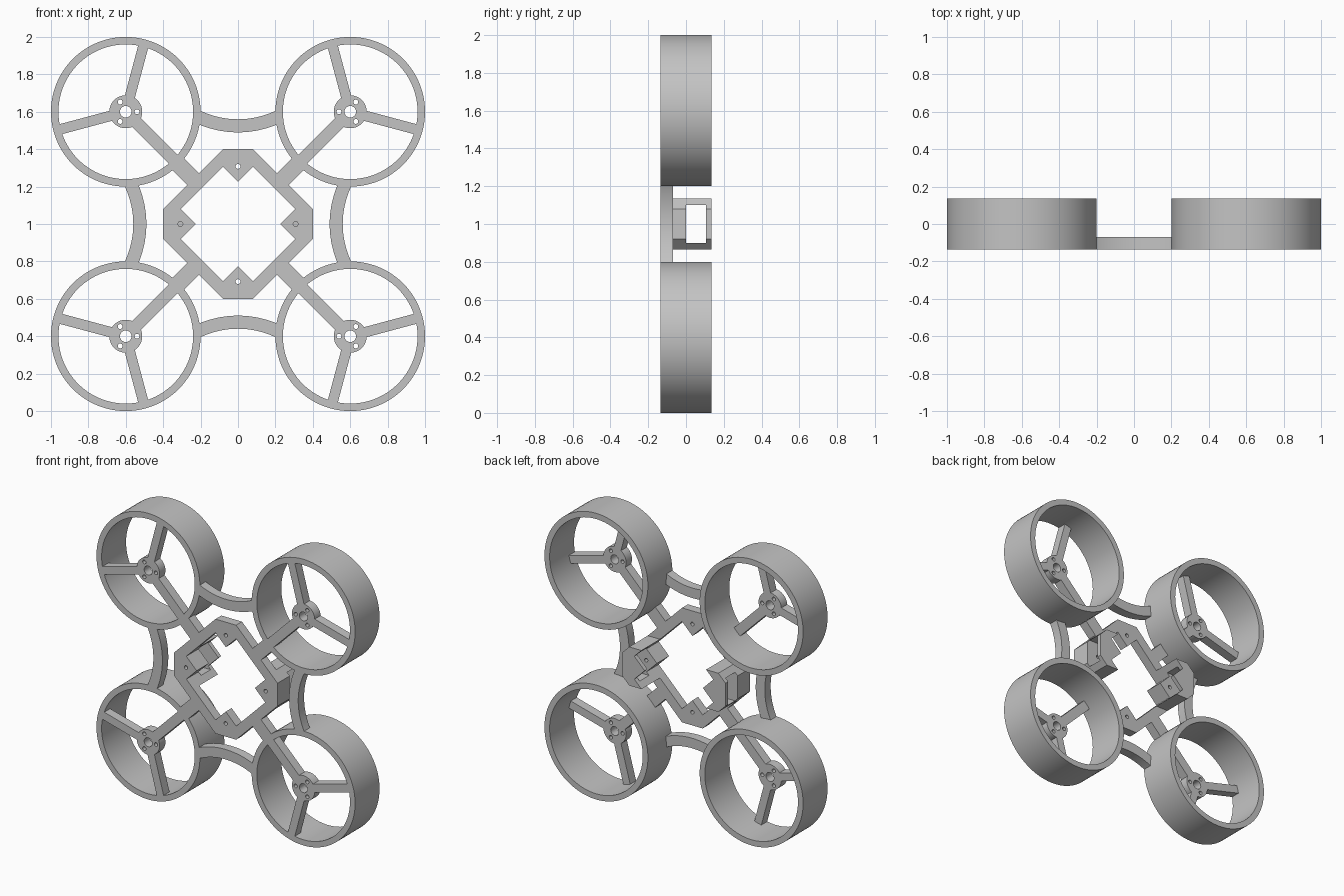
import bpy, bmesh, math
from math import sin, cos, pi, radians, asin

if "Cube" in bpy.data.objects:
    bpy.data.objects.remove(bpy.data.objects["Cube"])

grey = bpy.data.materials.new("plain grey")
grey.diffuse_color = (0.55, 0.55, 0.55, 1)
grey.use_nodes = True
grey.node_tree.nodes["Principled BSDF"].inputs["Base Color"].default_value = grey.diffuse_color

FRONT, BACK, PLATE_BACK = -0.135, 0.135, -0.07
MID = 1.0  # height of the frame centre


def circle(cx, cz, r, n):
    return [(cx + r * cos(2 * pi * i / n), cz + r * sin(2 * pi * i / n)) for i in range(n)]


def turned(points):
    """Repeat a quarter outline four times round the centre."""
    out = []
    for k in range(4):
        for x, z in points:
            for _ in range(k):
                x, z = -z, x
            out.append((x, z))
    return out


def flip(points, sx, sz):
    return [(x * sx, z * sz) for x, z in points]


def extrude(name, loops, y0, y1):
    """Filled outline (first loop outside, others are holes) extruded along y."""
    curve = bpy.data.curves.new(name, 'CURVE')
    curve.dimensions = '2D'
    curve.fill_mode = 'BOTH'
    curve.extrude = (y1 - y0) / 2
    for loop in loops:
        spline = curve.splines.new('POLY')
        spline.points.add(len(loop) - 1)
        for p, (x, z) in zip(spline.points, loop):
            p.co = (x, z, 0, 1)
        spline.use_cyclic_u = True
    temp = bpy.data.objects.new(name + "_outline", curve)
    bpy.context.collection.objects.link(temp)
    bpy.context.view_layer.update()
    deps = bpy.context.evaluated_depsgraph_get()
    mesh = bpy.data.meshes.new_from_object(temp.evaluated_get(deps))
    bpy.data.objects.remove(temp)
    bm = bmesh.new()
    bm.from_mesh(mesh)
    for v in bm.verts:
        x, z, d = v.co
        v.co = (x, (y0 + y1) / 2 - d, z + MID)
    bmesh.ops.remove_doubles(bm, verts=bm.verts, dist=1e-5)
    bmesh.ops.recalc_face_normals(bm, faces=bm.faces)
    bm.to_mesh(mesh)
    bm.free()
    mesh.materials.clear()
    mesh.materials.append(grey)
    obj = bpy.data.objects.new(name, mesh)
    bpy.context.collection.objects.link(obj)
    return obj


def cut(obj, cutter):
    mod = obj.modifiers.new("cut", 'BOOLEAN')
    mod.operation = 'DIFFERENCE'
    mod.solver = 'EXACT'
    mod.object = cutter
    bpy.context.view_layer.objects.active = obj
    bpy.ops.object.modifier_apply(modifier=mod.name)
    bpy.data.objects.remove(cutter)


# Central plate with four arm flanges and four screw tabs
outer = turned([(0.4, 0.08), (0.272, 0.208), (0.354, 0.29),
                (0.29, 0.354), (0.208, 0.272), (0.08, 0.4)])
inner = turned([(0.225, 0), (0.305, 0.08), (0.08, 0.305)])
screws = [circle(x, z, 0.013, 16) for x, z in turned([(0.308, 0)])]
extrude("centre_plate", [outer, inner] + screws, FRONT, PLATE_BACK)

# Strap loops behind the left and right tabs
half = [(0.345, 0.135), (0.25, 0.135), (0.305, 0.08), (0.225, 0),
        (0.305, -0.08), (0.25, -0.135), (0.345, -0.135), (0.4, -0.08), (0.4, 0.08)]
for side, sx in (("right", 1), ("left", -1)):
    loop = extrude(side + "_strap_loop", [flip(half, sx, 1)], PLATE_BACK, BACK)
    slot = [(0.15, -0.1), (0.5, -0.1), (0.5, 0.1), (0.15, 0.1)]
    cut(loop, extrude("slot_cutter", [flip(slot, sx, 1)], 0.0, 0.105))
    cut(loop, extrude("screw_cutter", [circle(0.308 * sx, 0, 0.013, 16)], -0.1, 0.05))

# Motor mount outline: round hub with three spokes, for the upper left corner
HUB, WIDTH = 0.088, 0.055
mount = []
for k, (ang, w) in enumerate(((75, WIDTH), (195, WIDTH), (315, 0.066))):
    a = radians(ang)
    d = asin(w / 2 / HUB)
    for s in (-1, 1):
        along = [(HUB * cos(d), s * w / 2), (0.367, s * w / 2)]
        for u, v in (along if s < 0 else along[::-1]):
            mount.append((u * cos(a) - v * sin(a), u * sin(a) + v * cos(a)))
    start, end = a + d, a + radians(120) - asin((0.066 if k == 1 else WIDTH) / 2 / HUB)
    mount += [(HUB * cos(start + (end - start) * i / 12),
               HUB * sin(start + (end - start) * i / 12)) for i in range(1, 12)]
holes = [circle(0, 0, 0.031, 32)]
holes += [circle(0.06 * cos(k * 2 * pi / 3), 0.06 * sin(k * 2 * pi / 3), 0.013, 16)
          for k in range(3)]

# Four propeller ducts with their motor mounts
for name, sx, sz in (("upper_left", 1, 1), ("upper_right", -1, 1),
                     ("lower_left", 1, -1), ("lower_right", -1, -1)):
    cx, cz = -0.6 * sx, 0.6 * sz
    extrude(name + "_duct", [circle(cx, cz, 0.4, 96), circle(cx, cz, 0.36, 96)], FRONT, BACK)
    loops = [[(x + cx, z + cz) for x, z in flip(lp, sx, sz)] for lp in [mount] + holes]
    extrude(name + "_motor_mount", loops, FRONT, PLATE_BACK)

# Curved braces joining neighbouring ducts
xs = [-0.212 + 0.424 * i / 24 for i in range(25)]
arc = [(x, 1.027 - math.sqrt(0.467 ** 2 - x * x)) for x in xs]
arc += [(x, 1.027 - math.sqrt(0.537 ** 2 - x * x)) for x in reversed(xs)]
for name, pts in (("top_brace", arc), ("bottom_brace", flip(arc, 1, -1)),
                  ("right_brace", [(z, x) for x, z in arc]),
                  ("left_brace", [(-z, x) for x, z in arc])):
    extrude(name, [pts], FRONT, PLATE_BACK)

# Smooth the curved walls, keep the edges sharp
for obj in bpy.data.objects:
    obj.select_set(True)
    bpy.context.view_layer.objects.active = obj
bpy.ops.object.shade_smooth_by_angle(angle=radians(30))
